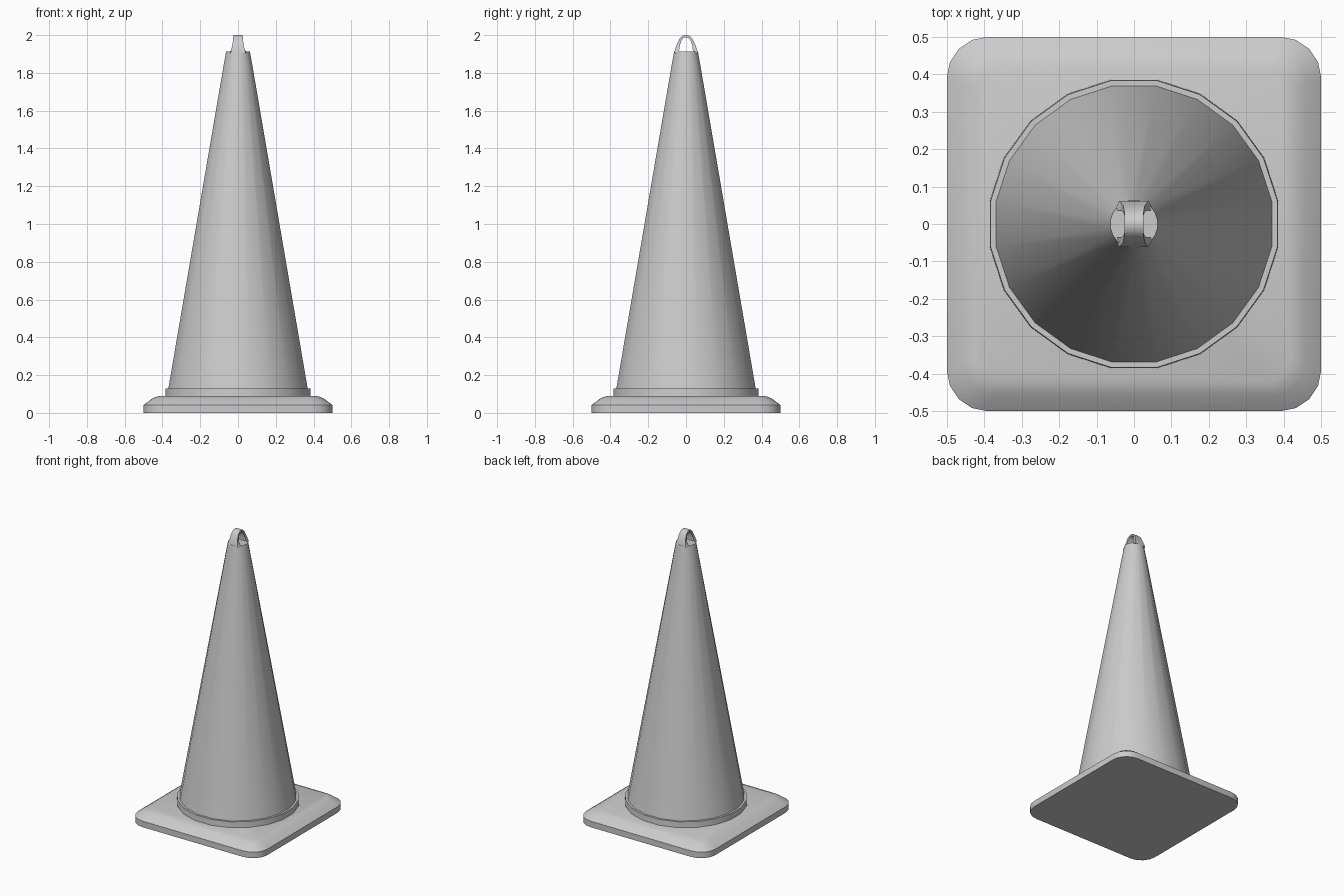
import bpy, bmesh
from math import sin, cos, pi, radians

cube = bpy.data.objects.get("Cube")
if cube:
    bpy.data.objects.remove(cube, do_unlink=True)

grey = bpy.data.materials.new("plain_grey")
grey.use_nodes = True
colour = (0.6, 0.6, 0.6, 1)
grey.diffuse_color = colour
grey.node_tree.nodes["Principled BSDF"].inputs["Base Color"].default_value = colour


def loft(name, rings, closed=False, smooth=35):
    """Skin a list of equal-length point rings; cap the ends unless closed."""
    bm = bmesh.new()
    rows = [[bm.verts.new(p) for p in ring] for ring in rings]
    n = len(rows[0])
    pairs = list(zip(rows, rows[1:]))
    if closed:
        pairs.append((rows[-1], rows[0]))
    for a, b in pairs:
        for i in range(n):
            j = (i + 1) % n
            bm.faces.new((a[i], a[j], b[j], b[i]))
    if not closed:
        bm.faces.new(rows[0][::-1])
        bm.faces.new(rows[-1])
    bmesh.ops.recalc_face_normals(bm, faces=bm.faces[:])
    mesh = bpy.data.meshes.new(name)
    bm.to_mesh(mesh)
    bm.free()
    mesh.materials.append(grey)
    ob = bpy.data.objects.new(name, mesh)
    bpy.context.collection.objects.link(ob)
    bpy.ops.object.select_all(action='DESELECT')
    ob.select_set(True)
    bpy.context.view_layer.objects.active = ob
    bpy.ops.object.shade_smooth_by_angle(angle=radians(smooth))
    return ob


def circle(r, z, sides=20):
    return [(r * cos((i + 0.5) * 2 * pi / sides),
             r * sin((i + 0.5) * 2 * pi / sides), z) for i in range(sides)]


def rounded_square(half, radius, z, steps=4):
    pts = []
    for k, (sx, sy) in enumerate([(1, 1), (-1, 1), (-1, -1), (1, -1)]):
        for i in range(steps + 1):
            a = (k + i / steps) * pi / 2
            pts.append((sx * (half - radius) + radius * cos(a),
                        sy * (half - radius) + radius * sin(a), z))
    return pts


# Square foot with a rounded shoulder
loft("base_plate", [rounded_square(*s) for s in
                    [(0.5, 0.11, 0), (0.5, 0.11, 0.042), (0.455, 0.08, 0.076),
                     (0.42, 0.06, 0.09)]], smooth=32)

# Low ring around the bottom of the cone
loft("base_collar", [circle(0.39, 0.085), circle(0.388, 0.13)])

# Tapered body and its cap
loft("cone_body", [circle(0.375, 0.12), circle(0.077, 1.84)])
loft("cone_cap", [circle(0.077, 1.84), circle(0.064, 1.912)])

# Carrying loop: (outer y, outer z, inner y, inner z, half width)
half_arch = [(0.062, 1.905, 0.036, 1.905, 0.052), (0.058, 1.922, 0.036, 1.922, 0.036),
             (0.049, 1.95, 0.033, 1.945, 0.029), (0.034, 1.982, 0.024, 1.972, 0.026),
             (0.018, 1.996, 0.013, 1.985, 0.025)]
crown = [(0, 2.0, 0, 1.989, 0.025)]
mirrored = [(-a, b, -c, d, w) for a, b, c, d, w in reversed(half_arch)]
loft("carrying_loop", [[(-w * 0.75, a, b), (w * 0.75, a, b), (w, c, d), (-w, c, d)]
                       if b < 1.92 else
                       [(-w, a, b), (w, a, b), (w, c, d), (-w, c, d)]
                       for a, b, c, d, w in half_arch + crown + mirrored], smooth=40)
